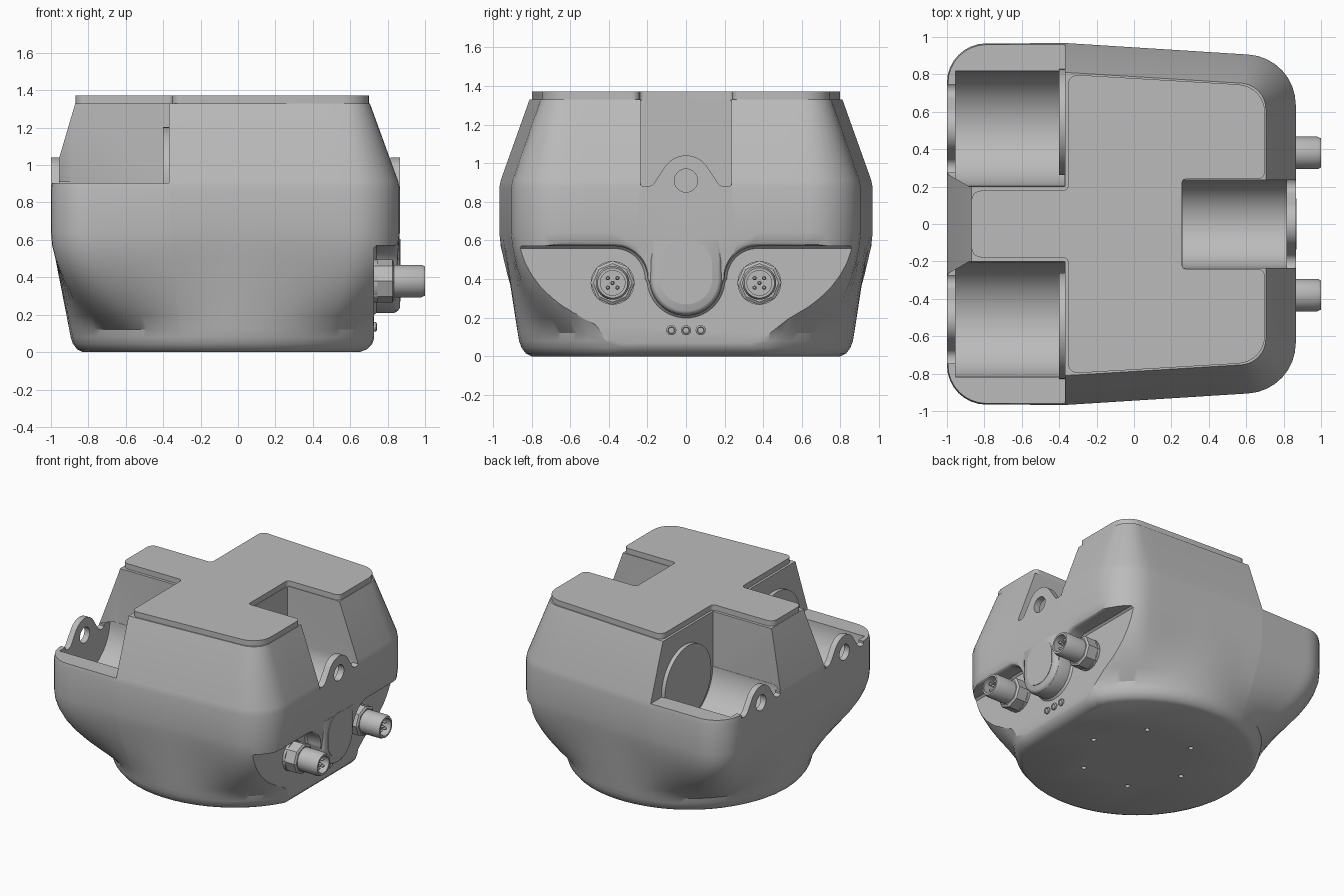
import bpy, bmesh, math
from mathutils import Vector

if "Cube" in bpy.data.objects:
    bpy.data.objects.remove(bpy.data.objects["Cube"], do_unlink=True)

grey = bpy.data.materials.new("housing grey")
grey.use_nodes = True
grey.diffuse_color = (0.5, 0.5, 0.5, 1)
grey.node_tree.nodes["Principled BSDF"].inputs["Base Color"].default_value = (0.5, 0.5, 0.5, 1)


def loft(name, rings):
    """Closed solid through rings of equal point count."""
    bm = bmesh.new()
    loops = [[bm.verts.new(p) for p in ring] for ring in rings]
    n = len(rings[0])
    for a, b in zip(loops, loops[1:]):
        for i in range(n):
            j = (i + 1) % n
            bm.faces.new((a[i], a[j], b[j], b[i]))
    bm.faces.new(loops[0])
    bm.faces.new(loops[-1])
    bmesh.ops.recalc_face_normals(bm, faces=bm.faces)
    mesh = bpy.data.meshes.new(name)
    bm.to_mesh(mesh)
    bm.free()
    mesh.materials.append(grey)
    obj = bpy.data.objects.new(name, mesh)
    bpy.context.collection.objects.link(obj)
    return obj


def rounded(corners, segs=8, sub=1):
    """Polygon of (x, y, radius) corners with filleted corners and divided sides."""
    arcs = []
    for i, (x, y, r) in enumerate(corners):
        p = Vector((x, y))
        u = (Vector(corners[i - 1][:2]) - p).normalized()
        v = (Vector(corners[(i + 1) % len(corners)][:2]) - p).normalized()
        half = u.angle(v) / 2
        c = p + (u + v).normalized() * r / math.sin(half)
        a = p + u * r / math.tan(half) - c
        b = p + v * r / math.tan(half) - c
        w = a.angle(b)
        arcs.append([c + (a * math.sin(w * (1 - k / segs)) + b * math.sin(w * k / segs)) / math.sin(w)
                     for k in range(segs + 1)])
    pts = []
    for arc, nxt in zip(arcs, arcs[1:] + arcs[:1]):
        pts += arc
        pts += [arc[-1].lerp(nxt[0], k / sub) for k in range(1, sub)]
    return pts


def arc(cy, cz, r, a0, a1, n=16):
    return [(cy + r * math.cos(math.radians(a0 + (a1 - a0) * k / n)),
             cz + r * math.sin(math.radians(a0 + (a1 - a0) * k / n))) for k in range(n + 1)]


def along_x(name, profile, x0, x1):
    return loft(name, [[(x, y, z) for y, z in profile] for x in (x0, x1)])


def upright(name, profile, z0, z1):
    return loft(name, [[(x, y, z) for x, y in profile] for z in (z0, z1)])


def circle(cy, cz, r, n=32):
    return arc(cy, cz, r, 0, 360, n)[:-1]


def turned(name, y, z, steps, n=40):
    """Solid along x from (x, radius) steps."""
    return loft(name, [[(x, *p) for p in circle(y, z, r, n)] for x, r in steps])


def cut(target, cutter):
    mod = target.modifiers.new("cut", 'BOOLEAN')
    mod.operation, mod.solver, mod.object = 'DIFFERENCE', 'EXACT', cutter
    bpy.context.view_layer.objects.active = target
    bpy.ops.object.modifier_apply(modifier=mod.name)
    bpy.data.objects.remove(cutter, do_unlink=True)


def smooth(obj, angle=25):
    bpy.ops.object.select_all(action='DESELECT')
    obj.select_set(True)
    bpy.context.view_layer.objects.active = obj
    bpy.ops.object.shade_smooth_by_angle(angle=math.radians(angle))


def symmetric(half):
    return half + [(x, -y, r) for x, y, r in reversed(half)]


# Housing: round foot swelling to a tapered rounded plan, then sloping in to the top
wide = rounded(symmetric([(0.865, 0.89, 0.27), (-0.36, 0.967, 0.03), (-1, 0.965, 0.21)]), sub=10)
top = rounded(symmetric([(0.705, 0.745, 0.14), (-0.36, 0.81, 0.03), (-0.87, 0.81, 0.12)]), sub=10)
CX = -0.03


def foot_ring(z, r, limit):
    ring = []
    for p in wide:
        a = math.atan2(p.y, p.x - CX)
        ring.append((min(CX + r * math.cos(a), limit), r * math.sin(a), z))
    return ring


def blend(a, b, t, z, bulge=0):
    """Ring between two rings; far corners swell outwards by the bulge."""
    ring = []
    for p, q in zip(a, b):
        p, q = Vector(p[:2]), Vector(q[:2])
        far = max((q - p).length - 0.1, 0)
        swell = (q - p).normalized() * far * bulge * t * (1 - t) if far else Vector((0, 0))
        ring.append((*(p.lerp(q, t) + swell), z))
    return ring


foot = foot_ring(0.12, 0.872, 2)
rings = [foot_ring(0, 0.80, 0.65), foot_ring(0.015, 0.83, 0.69),
         foot_ring(0.045, 0.853, 0.718), foot_ring(0.08, 0.865, 0.73), foot]
rings += [blend(foot, wide, t, 0.12 + 0.5 * t, 1.2) for t in (0.15, 0.3, 0.45, 0.6, 0.75, 0.9)]
rings += [blend(wide, wide, 0, z) for z in (0.64, 0.87)]
rings += [blend(wide, top, t, 0.89 + 0.44 * t) for t in (0.05, 1)]
housing = loft("housing", rings)


# Connector recess leaving a U-shaped boss, with an eased rim
def recess(d):
    right = [(1.3, 0.57 + d)] + arc(0.37, 0.40, 0.17 + d, 90, 180) + arc(0, 0.40, 0.19 - d, -5, -90)
    left = [(-y, z) for y, z in reversed(right[:-1])]
    return right + left + [(-1.3, -0.2), (1.3, -0.2)]


cut(housing, loft("recess_cutter", [[(x, y, z) for y, z in recess(d)] for x, d in
                  ((0.726, -0.012), (0.74, 0), (0.835, 0), (0.853, 0.008), (0.868, 0.028), (1.3, 0.028))]))


def boss_ring(x, r):
    return [(x, y, z) for y, z in arc(0, 0.40, r, 180, 360, 32) + [(r, 0.6), (-r, 0.6)]]


smooth(loft("recess_boss", [boss_ring(0.72, 0.188), boss_ring(0.835, 0.188), boss_ring(0.855, 0.18),
                            boss_ring(0.865, 0.165)]), 40)


# Upright lug with a rounded hump, a scallop on each side and a hole, set in a slot
def lug(name, c, x0, x1):
    w, base = 0.235, 0.83
    cut(housing, along_x("slot_cutter", [(c - w, base), (c + w, base), (c + w, 1.7), (c - w, 1.7)],
                         min(x0, x0 * 1.3), max(x1, x1 * 1.3)))
    side = arc(0, 0.91, 0.13, 90, 35) + arc(0.205, 0.928, 0.05, 215, 307)
    hump = [(-y, z) for y, z in reversed(side[1:])] + side
    plate = along_x(name, [(c - w, base)] + [(c + y, z) for y, z in hump] + [(c + w, base)], x0, x1)
    cut(plate, along_x("hole_cutter", circle(c, 0.91, 0.06), x0 - 0.1, x1 + 0.1))
    smooth(plate)


# Front-end pocket
cut(housing, along_x("pocket_cutter", arc(0, 0.91, 0.235, 180, 360, 32) + [(0.235, 1.7), (-0.235, 1.7)], 0.26, 0.816))
lug("end_lug", 0, 0.815, 0.865)

# Two rear pockets, each with a lug and a round pad on the end wall
for s, side in ((1, "left"), (-1, "right")):
    plan = [(-0.37, 0.2), (-0.88, 0.2), (-1.01, 0.275), (-1.3, 0.275), (-1.3, 1.3), (-0.37, 1.3)]
    cut(housing, upright("notch_cutter", [(x, s * y) for x, y in plan], 0.905, 1.7))
    cut(housing, along_x("trough_cutter", arc(s * 0.51, 0.91, 0.308, 180, 360, 32), -0.955, -0.371))
    lug(side + "_rear_lug", s * 0.51, -1.0, -0.955)
    smooth(turned(side + "_pocket_pad", s * 0.545, 0.92, [(-0.40, 0.283), (-0.36, 0.283)], 64))

# Screw holes under the foot
for k in range(6):
    a = math.radians(60 * k)
    cut(housing, upright("screw_cutter", circle(CX + 0.4 * math.cos(a), 0.4 * math.sin(a), 0.018, 16), -0.1, 0.04))
smooth(housing, 32)

# Raised top plate following the pockets
plate = rounded(symmetric([(0.257, 0.24, 0.02), (0.70, 0.24, 0.04), (0.70, 0.738, 0.15), (-0.352, 0.80, 0.05),
                           (-0.352, 0.178, 0.03), (-0.868, 0.178, 0.05)]))
smooth(upright("top_plate", plate, 1.325, 1.372))

# Oval cover on the boss
oval = rounded([(0.135, 0.27, 0.13), (0.135, 0.605, 0.13), (-0.135, 0.605, 0.13), (-0.135, 0.27, 0.13)], 10)
smooth(along_x("oval_cover", oval, 0.86, 0.868))

# Round connectors: flange, hex nut, hollow barrel and pins
for s, side in ((1, "left"), (-1, "right")):
    y, z = s * 0.38, 0.38
    smooth(turned(side + "_connector_flange", y, z, [(0.71, 0.113), (0.745, 0.113)]))
    smooth(turned(side + "_connector_nut", y, z, [(0.72, 0.115), (0.825, 0.115), (0.835, 0.1)], 8))
    smooth(turned(side + "_connector_barrel", y, z, [
        (0.8, 0.087), (0.98, 0.087), (1.0, 0.078), (1.0, 0.064), (0.91, 0.064)]))
    for k in range(5):
        a = math.radians(90 * k + 45)
        d = 0.035 if k < 4 else 0
        smooth(turned(side + "_connector_pin", y + d * math.cos(a), z + d * math.sin(a),
                      [(0.9, 0.011), (0.975, 0.011), (0.985, 0.006)], 12))

# Three indicator lamps
for k in (-1, 0, 1):
    smooth(turned("indicator_lamp", 0.076 * k, 0.135, [(0.71, 0.026), (0.737, 0.026), (0.742, 0.018), (0.735, 0.015)], 24))
